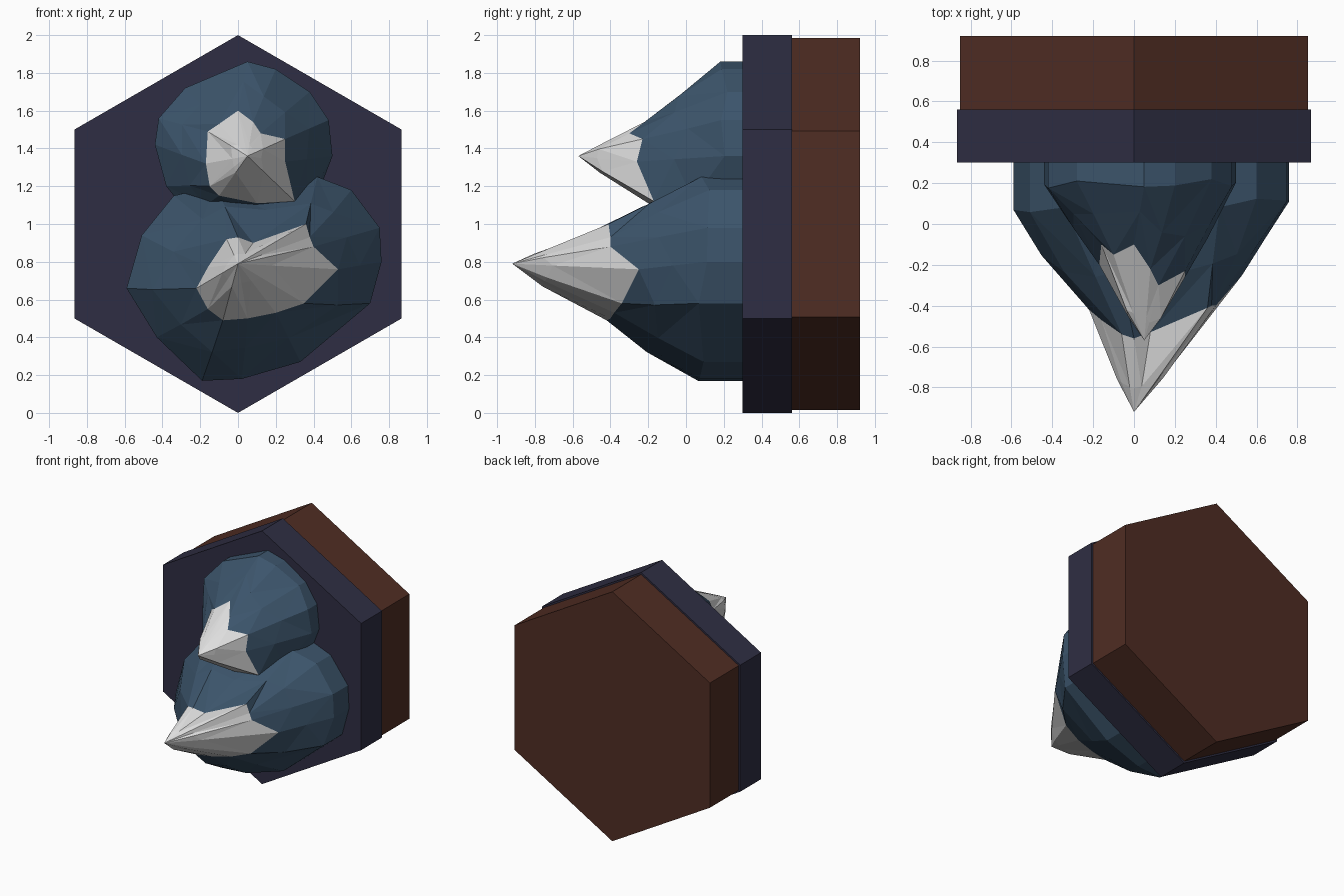
import bpy, bmesh, math, random
from mathutils import Vector

if "Cube" in bpy.data.objects:
    bpy.data.objects.remove(bpy.data.objects["Cube"])

random.seed(4)


def material(name, rgb):
    m = bpy.data.materials.new(name)
    m.diffuse_color = (*rgb, 1)
    m.use_nodes = True
    m.node_tree.nodes["Principled BSDF"].inputs["Base Color"].default_value = m.diffuse_color
    return m


NAVY = material("navy stone", (0.028, 0.027, 0.056))
BROWN = material("brown earth", (0.080, 0.026, 0.017))
BLUE = material("blue rock", (0.045, 0.090, 0.148))
SNOW = material("snow white", (0.74, 0.74, 0.74))


def finish(name, bm, mats):
    bmesh.ops.recalc_face_normals(bm, faces=bm.faces[:])
    me = bpy.data.meshes.new(name)
    bm.to_mesh(me)
    bm.free()
    for m in mats:
        me.materials.append(m)
    ob = bpy.data.objects.new(name, me)
    bpy.context.collection.objects.link(ob)
    return ob


# Hexagonal slab standing on a corner, axis along y
def hex_slab(name, radius, y0, y1, mat):
    bm = bmesh.new()
    ring = [(radius * math.sin(k * math.pi / 3), 1 + radius * math.cos(k * math.pi / 3)) for k in range(6)]
    face = bm.faces.new([bm.verts.new((x, y0, z)) for x, z in ring])
    ext = bmesh.ops.extrude_face_region(bm, geom=[face], use_keep_orig=True)
    moved = [g for g in ext["geom"] if isinstance(g, bmesh.types.BMVert)]
    bmesh.ops.translate(bm, verts=moved, vec=(0, y1 - y0, 0))
    return finish(name, bm, [mat])


# Peak lofted from foot outline (x, z), via jagged snow line (x, z, y), to the tip
def peak(name, foot, snow, tip, shoulder_y, bulge, jitter):
    tip = Vector(tip)
    base = [Vector((x, 0.31, z)) for x, z in foot]
    shoulder = [Vector((x, shoulder_y + random.uniform(-.04, .04), z)) for x, z in foot]
    line = [Vector((x, y, z)) for x, z, y in snow]
    mid = []
    for a, b in zip(shoulder, line):
        p = a.lerp(b, 0.5 + random.uniform(-.08, .08))
        out = Vector((a.x - tip.x, 0, a.z - tip.z)).normalized()
        mid.append(p + out * (bulge + random.uniform(-jitter, jitter)))
    near = []
    for p in line:
        q = p.lerp(tip, 0.68)
        out = Vector((p.x - tip.x, 0, p.z - tip.z)).normalized()
        near.append(q + out * random.uniform(0.0, 0.025))
    bm = bmesh.new()
    rings = [[bm.verts.new(p) for p in r] for r in (base, shoulder, mid, line, near)]
    top = bm.verts.new(tip)
    n = len(foot)
    for level in range(4):
        a, b = rings[level], rings[level + 1]
        for i in range(n):
            j = (i + 1) % n
            if i % 2:
                tris = [(a[i], a[j], b[j]), (a[i], b[j], b[i])]
            else:
                tris = [(a[i], a[j], b[i]), (a[j], b[j], b[i])]
            for t in tris:
                bm.faces.new(t).material_index = int(level >= 3)
    for i in range(n):
        bm.faces.new((rings[4][i], rings[4][(i + 1) % n], top)).material_index = 1
    bm.faces.new(rings[0])
    return finish(name, bm, [BLUE, SNOW])


hex_slab("front_plate", 1.0, 0.30, 0.56, NAVY)
hex_slab("back_plate", 0.985, 0.56, 0.92, BROWN)

# Large lower peak
peak("large_peak",
     [(-.59, .66), (-.51, .94), (-.34, 1.15), (-.12, 1.2), (.2, 1.22), (.42, 1.25), (.6, 1.18),
      (.75, .98), (.76, .8), (.7, .58), (.33, .27), (.02, .18), (-.19, .17), (-.43, .4)],
     [(-.22, .66, -.42), (-.16, .77, -.47), (-.06, .92, -.54), (.0, .93, -.56), (.08, .9, -.53),
      (.36, 1.0, -.41), (.38, .93, -.40), (.40, .88, -.40), (.53, .76, -.25), (.35, .58, -.34),
      (.2, .53, -.38), (.05, .5, -.40), (-.08, .49, -.42), (-.16, .55, -.42)],
     (.0, -.92, .79), .09, .015, .02)

# Small upper peak
peak("small_peak",
     [(-.44, 1.42), (-.42, 1.56), (-.28, 1.72), (.05, 1.86), (.2, 1.82), (.38, 1.7),
      (.48, 1.55), (.5, 1.36), (.42, 1.15), (.1, .95), (-.25, 1.04), (-.38, 1.2)],
     [(-.17, 1.32, -.2), (-.16, 1.49, -.1), (-.1, 1.53, -.15), (.0, 1.6, -.1), (.08, 1.54, -.22),
      (.12, 1.48, -.3), (.25, 1.45, -.23), (.25, 1.33, -.26), (.3, 1.12, -.17), (.1, 1.11, -.2),
      (-.1, 1.15, -.22), (-.15, 1.2, -.22)],
     (.05, -.57, 1.36), .2, .0, .015)
